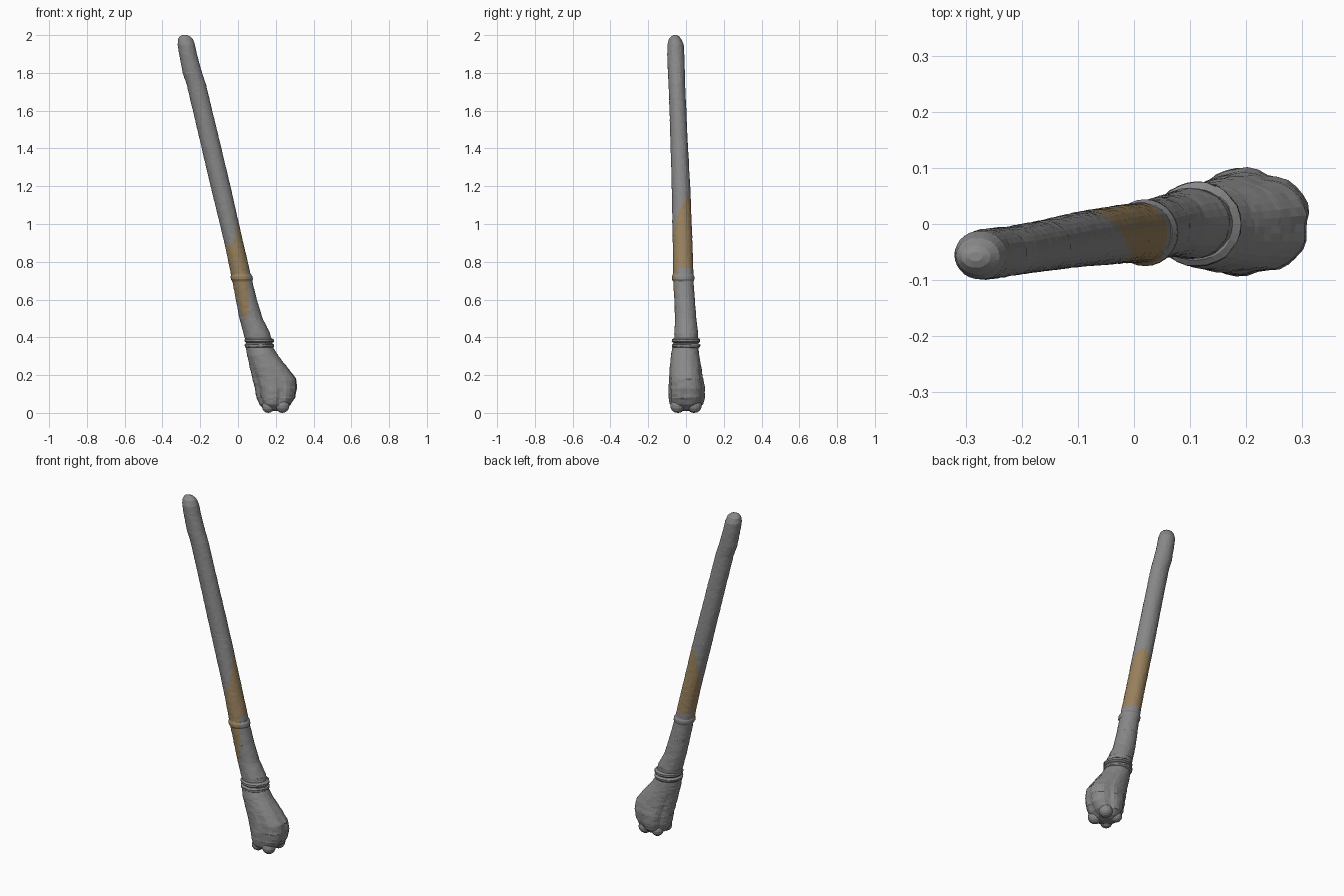
import bpy, bmesh, math, random
from math import sin, cos, pi, radians

random.seed(4)
cube = bpy.data.objects.get("Cube")
if cube:
    bpy.data.objects.remove(cube)


def material(name, rgb):
    m = bpy.data.materials.new(name)
    m.use_nodes = True
    m.diffuse_color = (*rgb, 1)
    m.node_tree.nodes["Principled BSDF"].inputs["Base Color"].default_value = (*rgb, 1)
    return m


GREY = material("worn grey", (0.25, 0.25, 0.25))
OCHRE = material("ochre stain", (0.32, 0.22, 0.11))


def sample(sections, z):
    """Interpolate (left, right, front, back) extents at height z."""
    for a, b in zip(sections, sections[1:]):
        if a[0] <= z <= b[0]:
            t = (z - a[0]) / (b[0] - a[0])
            return [p + (q - p) * t for p, q in zip(a[1:], b[1:])]
    return sections[-1][1:]


def loft(name, sections, step, sides, shape=lambda a, z: 1, stain=None, rough=0.0):
    """Skin a stack of level oval sections and cap both ends."""
    low, high = sections[0][0], sections[-1][0]
    count = round((high - low) / step)
    heights = {round(low + (high - low) * i / count, 4) for i in range(count + 1)}
    heights |= {s[0] for s in sections}
    bm = bmesh.new()
    rings = []
    for z in sorted(heights):
        left, right, front, back = sample(sections, z)
        cx, cy = (left + right) / 2, (front + back) / 2
        ring = []
        for i in range(sides):
            a = 2 * pi * i / sides
            k = shape(a, z) * (1 + random.uniform(-rough, rough))
            ring.append(bm.verts.new((cx + cos(a) * (right - left) / 2 * k,
                                      cy + sin(a) * (back - front) / 2 * k, z)))
        rings.append(ring)
    for lower, upper in zip(rings, rings[1:]):
        for i in range(sides):
            j = (i + 1) % sides
            f = bm.faces.new((lower[i], lower[j], upper[j], upper[i]))
            a = 2 * pi * (i + 0.5) / sides
            f.material_index = int(bool(stain and stain(a, f.calc_center_median().z)))
    bm.faces.new(rings[0][::-1])
    bm.faces.new(rings[-1])
    mesh = bpy.data.meshes.new(name)
    bm.to_mesh(mesh)
    bm.free()
    mesh.materials.append(GREY)
    if stain:
        mesh.materials.append(OCHRE)
    obj = bpy.data.objects.new(name, mesh)
    bpy.context.collection.objects.link(obj)
    return obj


# Slanted stain that runs down the front in a tongue
def stain(a, z):
    top = 1.02 + 0.14 * cos(a - radians(55))
    dip = max(0, cos(a + radians(115))) ** 2
    return 0.77 - 0.27 * dip < z < top


# Leaning handle with a rounded tip
handle = [
    (0.36, 0.045, 0.185, -0.062, 0.062),
    (0.42, 0.03, 0.17, -0.062, 0.064),
    (0.50, 0.008, 0.13, -0.058, 0.054),
    (0.60, -0.012, 0.10, -0.062, 0.047),
    (0.70, -0.03, 0.075, -0.068, 0.04),
    (0.90, -0.072, 0.028, -0.07, 0.034),
    (1.20, -0.145, -0.04, -0.076, 0.022),
    (1.50, -0.215, -0.112, -0.084, 0.006),
    (1.74, -0.272, -0.17, -0.092, -0.005),
    (1.80, -0.293, -0.19, -0.096, -0.006),
    (1.90, -0.312, -0.218, -0.099, -0.009),
    (1.95, -0.32, -0.228, -0.099, -0.012),
    (1.98, -0.317, -0.24, -0.09, -0.025),
    (1.994, -0.308, -0.256, -0.078, -0.038),
    (2.0, -0.295, -0.27, -0.066, -0.05),
]
loft("handle", handle, 0.015, 28, stain=stain, rough=0.015)

# Thin raised seam round the handle
seam = [
    (0.695, -0.03, 0.074, -0.068, 0.04),
    (0.708, -0.038, 0.079, -0.075, 0.044),
    (0.722, -0.039, 0.077, -0.075, 0.044),
    (0.735, -0.035, 0.068, -0.069, 0.038),
]
loft("handle_seam", seam, 0.01, 28, stain=stain)

# Two cord turns where the handle meets the head
cord = [
    (-0.014, 0.047, 0.18, -0.064, 0.064),
    (-0.006, 0.036, 0.191, -0.075, 0.075),
    (0.006, 0.034, 0.19, -0.075, 0.075),
    (0.014, 0.043, 0.177, -0.064, 0.064),
]
for n, z in enumerate((0.355, 0.383)):
    turn = [(s[0] + z, *s[1:]) for s in cord]
    loft(f"cord_{n + 1}", turn, 0.01, 28, rough=0.02)


# Bulging head with folds that deepen toward its foot
def folds(a, z):
    depth = 0.12 * max(0, min(1, (0.32 - z) / 0.25))
    return 1.01 - depth * abs(cos(2.5 * a + 0.2)) ** 8


head = [
    (0.01, 0.15, 0.215, -0.03, 0.04),
    (0.02, 0.135, 0.25, -0.06, 0.065),
    (0.045, 0.115, 0.282, -0.086, 0.09),
    (0.08, 0.1, 0.305, -0.092, 0.099),
    (0.13, 0.09, 0.315, -0.093, 0.1),
    (0.18, 0.078, 0.31, -0.09, 0.09),
    (0.24, 0.064, 0.265, -0.086, 0.08),
    (0.30, 0.05, 0.215, -0.08, 0.07),
    (0.35, 0.042, 0.183, -0.07, 0.063),
]
loft("head", head, 0.015, 36, folds, rough=0.015)

# Rounded knuckles under the head
for x, y, r in ((0.16, -0.04, 0.034), (0.16, 0.04, 0.034),
                (0.235, -0.045, 0.038), (0.235, 0.045, 0.038)):
    bpy.ops.mesh.primitive_uv_sphere_add(segments=14, ring_count=8, radius=r,
                                         location=(x, y, r))
    bpy.context.object.name = "head_knuckle"
    bpy.context.object.data.materials.append(GREY)
